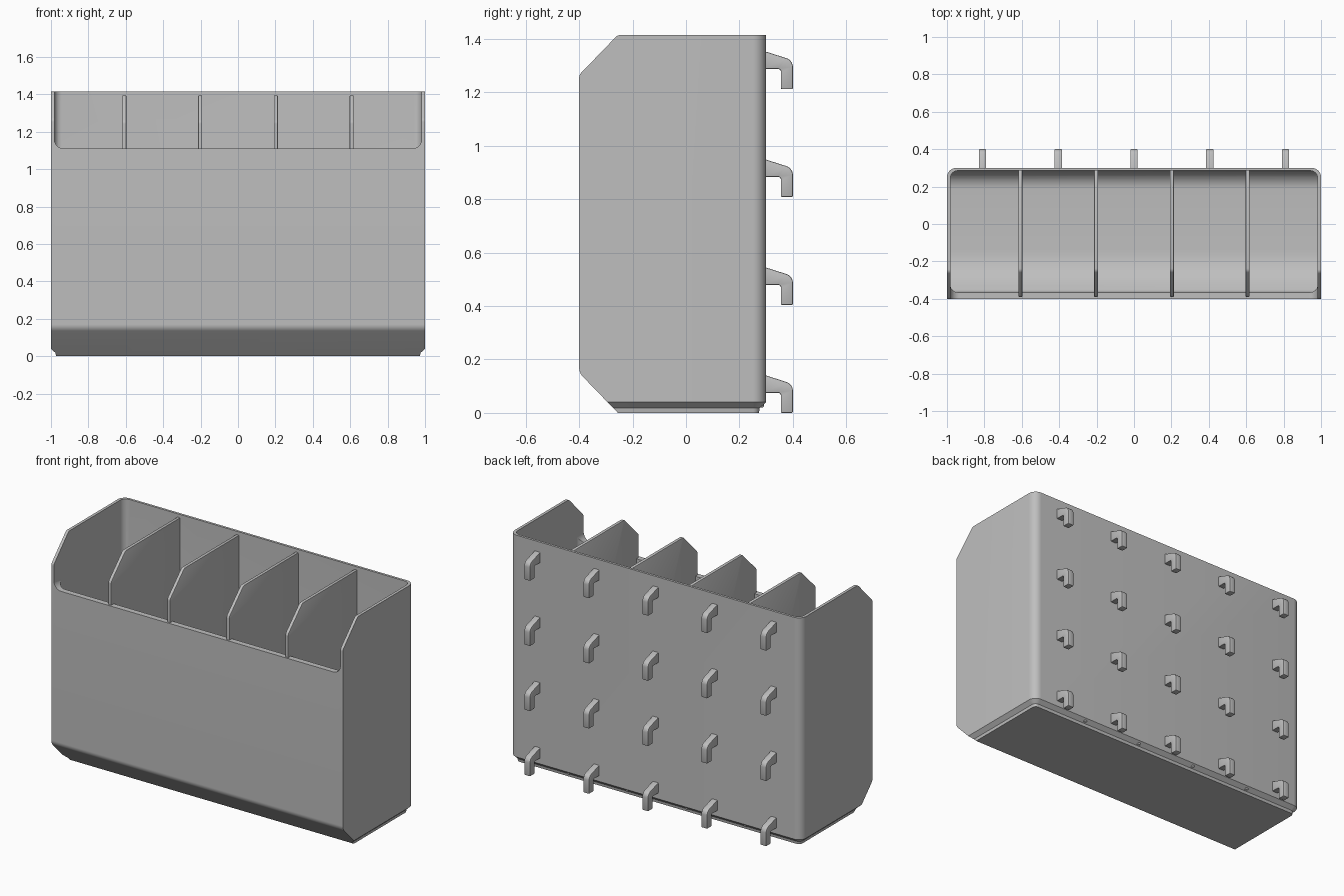
import bpy, bmesh
from math import sin, tan, acos, radians
from mathutils import Vector

if "Cube" in bpy.data.objects:
    bpy.data.objects.remove(bpy.data.objects["Cube"])

grey = bpy.data.materials.new("plain grey")
grey.use_nodes = True
COLOUR = (0.52, 0.52, 0.52, 1)
grey.diffuse_color = COLOUR
grey.node_tree.nodes["Principled BSDF"].inputs["Base Color"].default_value = COLOUR


def rounded(corners, steps=8):
    """Outline from (a, b, radius) corners, each rounded by an arc."""
    out = []
    for i, (a, b, r) in enumerate(corners):
        p = Vector((a, b))
        if r == 0:
            out.append(p)
            continue
        u = (Vector(corners[i - 1][:2]) - p).normalized()
        v = (Vector(corners[(i + 1) % len(corners)][:2]) - p).normalized()
        half = acos(max(-1, min(1, u.dot(v)))) / 2
        centre = p + (u + v).normalized() * (r / sin(half))
        start = p + u * (r / tan(half)) - centre
        end = p + v * (r / tan(half)) - centre
        sweep = start.angle(end)
        for k in range(steps + 1):
            t = k / steps
            arm = start * sin((1 - t) * sweep) + end * sin(t * sweep)
            out.append(centre + arm / sin(sweep))
    return out


def loft(name, rings):
    """Closed solid through rings that have equal point counts."""
    bm = bmesh.new()
    loops = [[bm.verts.new(p) for p in ring] for ring in rings]
    n = len(loops[0])
    for low, high in zip(loops, loops[1:]):
        for i in range(n):
            j = (i + 1) % n
            bm.faces.new((low[i], low[j], high[j], high[i]))
    bm.faces.new(loops[0][::-1])
    bm.faces.new(loops[-1])
    bmesh.ops.recalc_face_normals(bm, faces=bm.faces)
    mesh = bpy.data.meshes.new(name)
    bm.to_mesh(mesh)
    bm.free()
    mesh.materials.append(grey)
    obj = bpy.data.objects.new(name, mesh)
    bpy.context.collection.objects.link(obj)
    return obj


def prism(name, axis, corners, start, end):
    """Extrude a rounded outline along an axis."""
    place = {"x": lambda p, t: (t, p.x, p.y),
             "y": lambda p, t: (p.x, t, p.y),
             "z": lambda p, t: (p.x, p.y, t)}[axis]
    outline = rounded(corners)
    return loft(name, [[place(p, t) for p in outline] for t in (start, end)])


def activate(obj):
    bpy.ops.object.select_all(action="DESELECT")
    obj.select_set(True)
    bpy.context.view_layer.objects.active = obj


def combine(obj, tool, operation):
    mod = obj.modifiers.new("cut", "BOOLEAN")
    mod.object, mod.operation, mod.solver = tool, operation, "EXACT"
    activate(obj)
    bpy.ops.object.modifier_apply(modifier=mod.name)
    bpy.data.objects.remove(tool)


def finish(obj, bevel=0):
    activate(obj)
    if bevel:
        mod = obj.modifiers.new("soft edges", "BEVEL")
        mod.width, mod.segments, mod.limit_method = bevel, 2, "ANGLE"
        bpy.ops.object.modifier_apply(modifier=mod.name)
    bpy.ops.object.shade_smooth_by_angle(angle=radians(30))


TOP, FRONT, BACK = 1.415, -0.4, 0.3


# Bin shell: plan with rounded back corners and a stepped foot
def plan(inset, z):
    w, b, r = 1 - inset, BACK - inset, 0.05 - inset
    pts = rounded([(-w, FRONT, 0), (w, FRONT, 0), (w, b, r), (-w, b, r)])
    return [(p.x, p.y, z) for p in pts]


shell = loft("bin_shell", [plan(0.027, 0), plan(0.024, 0.018), plan(0, 0.04), plan(0, TOP)])
side_profile = [(FRONT, 0.15, 0.05), (-0.255, 0, 0), (0.5, 0, 0),
                (0.5, TOP, 0), (-0.255, TOP, 0.03), (FRONT, 1.265, 0.03)]
combine(shell, prism("side_outline", "x", side_profile, -1.1, 1.1), "INTERSECT")

# Hollow inside with a curved floor
INNER = 0.982
cavity = prism("cavity", "x", [(-0.365, 0.155, 0.05), (-0.25, 0.04, 0.25), (0.285, 0.04, 0.1),
                               (0.285, 1.6, 0), (-0.365, 1.6, 0)], -1.1, 1.1)
combine(cavity, prism("cavity_plan", "z", [(-INNER, -0.365, 0.04), (INNER, -0.365, 0.04),
                                           (INNER, 0.285, 0.04), (-INNER, 0.285, 0.04)],
                      -0.2, 1.8), "INTERSECT")
combine(shell, cavity, "DIFFERENCE")

# Open upper front
combine(shell, prism("front_opening", "y", [(-INNER, 1.11, 0.05), (INNER, 1.11, 0.05),
                                            (INNER, 1.7, 0), (-INNER, 1.7, 0)],
                     -0.6, -0.3), "DIFFERENCE")
finish(shell)

# Dividers
for i, x in enumerate((-0.607, -0.203, 0.203, 0.607)):
    divider = prism(f"divider_{i + 1}", "x",
                    [(-0.39, 0.16, 0), (-0.25, 0.02, 0), (0.292, 0.02, 0),
                     (0.292, 1.395, 0), (-0.25, 1.395, 0.03), (-0.39, 1.255, 0.03)],
                    x - 0.011, x + 0.011)
    finish(divider, 0.006)

# Hooks on the back
for row in range(4):
    for col in range(5):
        x, z = (col - 2) * 0.405, row * 0.404
        hook = prism(f"hook_{row + 1}_{col + 1}", "x",
                     [(0.29, z + 0.143, 0), (0.4, z + 0.108, 0.035), (0.4, z, 0),
                      (0.355, z, 0), (0.355, z + 0.075, 0.01), (0.29, z + 0.075, 0)],
                     x - 0.02, x + 0.02)
        finish(hook, 0.004)
